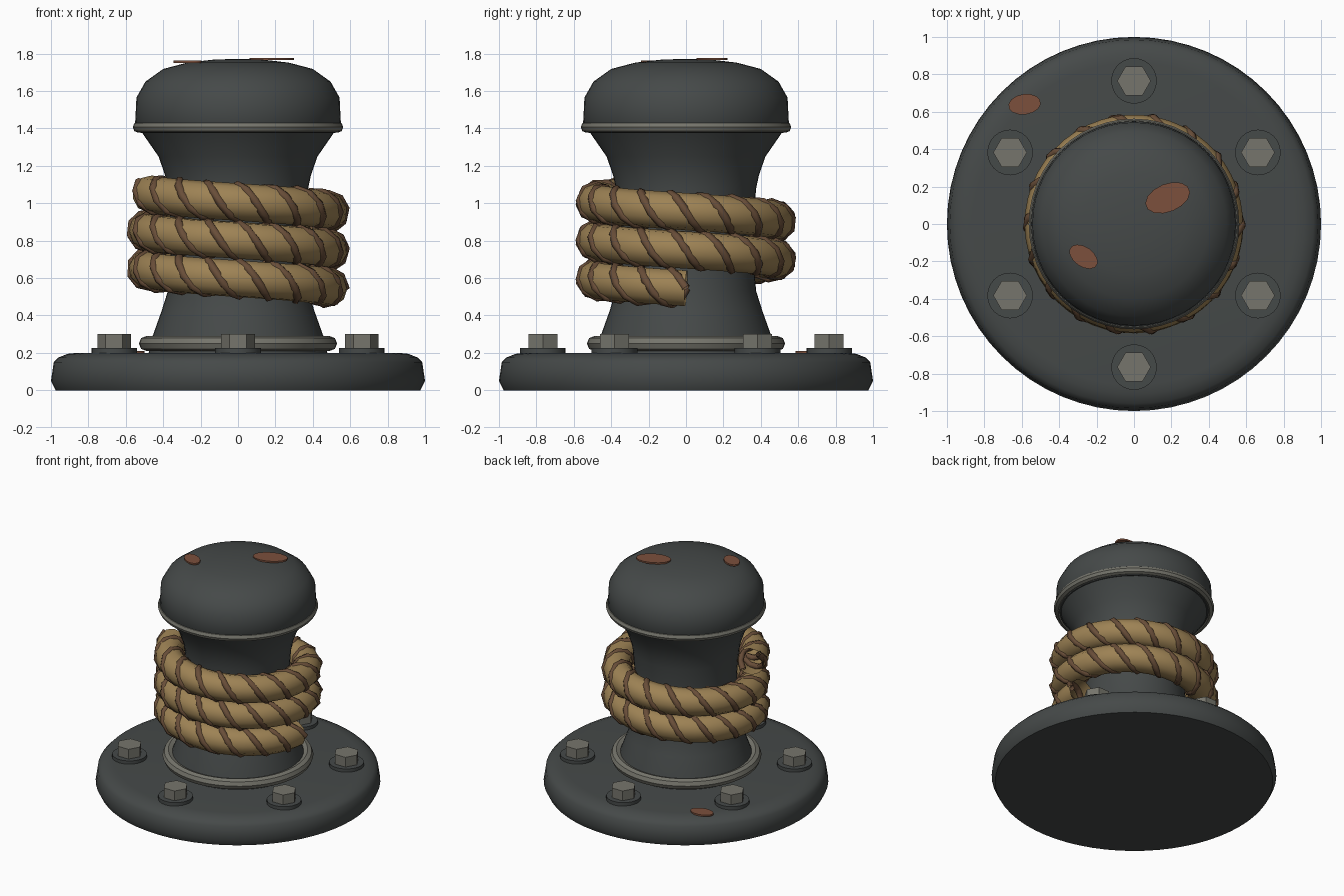
import bpy, math
from math import cos, sin, pi

if "Cube" in bpy.data.objects:
    bpy.data.objects.remove(bpy.data.objects["Cube"])


def material(name, rgb):
    m = bpy.data.materials.new(name)
    m.diffuse_color = (*rgb, 1)
    m.use_nodes = True
    m.node_tree.nodes["Principled BSDF"].inputs["Base Color"].default_value = m.diffuse_color
    return m


IRON = material("dark_iron", (0.06, 0.067, 0.066))
STEEL = material("worn_steel", (0.18, 0.178, 0.15))
ROPE = material("rope_tan", (0.34, 0.225, 0.09))
TWIST = material("rope_groove", (0.14, 0.075, 0.04))
RUST = material("rust", (0.2, 0.08, 0.045))


def finish(name, mat, smooth=True):
    o = bpy.context.object
    o.name = name
    o.data.materials.append(mat)
    if smooth:
        bpy.ops.object.shade_smooth_by_angle(angle=math.radians(40))
    return o


def lathe(name, profile, mat, n=48):
    """Revolve (radius, z) points; the first and last lie on the axis."""
    verts = [(r * cos(2 * pi * i / n), r * sin(2 * pi * i / n), z)
             for r, z in profile[1:-1] for i in range(n)]
    rings = len(profile) - 2
    faces = [(k * n + i, k * n + (i + 1) % n, (k + 1) * n + (i + 1) % n, (k + 1) * n + i)
             for k in range(rings - 1) for i in range(n)]
    bottom, top = len(verts), len(verts) + 1
    verts += [(0, 0, profile[0][1]), (0, 0, profile[-1][1])]
    last = (rings - 1) * n
    for i in range(n):
        j = (i + 1) % n
        faces += [(bottom, j, i), (top, last + i, last + j)]
    me = bpy.data.meshes.new(name)
    me.from_pydata(verts, [], faces)
    o = bpy.data.objects.new(name, me)
    bpy.context.collection.objects.link(o)
    bpy.ops.object.select_all(action='DESELECT')
    bpy.context.view_layer.objects.active = o
    o.select_set(True)
    finish(name, mat)


def cylinder(name, r, z0, z1, x, y, mat, sides, scale=(1, 1, 1), turn=0, smooth=True):
    bpy.ops.mesh.primitive_cylinder_add(vertices=sides, radius=r, depth=z1 - z0,
                                        location=(x, y, (z0 + z1) / 2), rotation=(0, 0, turn))
    bpy.context.object.scale = scale
    return finish(name, mat, smooth)


def tube(name, points, radius, res, mat):
    cu = bpy.data.curves.new(name, 'CURVE')
    cu.dimensions = '3D'
    cu.bevel_depth = radius
    cu.bevel_resolution = res
    sp = cu.splines.new('POLY')
    sp.points.add(len(points) - 1)
    for p, co in zip(sp.points, points):
        p.co = (*co, 1)
    sp.use_smooth = True
    cu.materials.append(mat)
    bpy.context.collection.objects.link(bpy.data.objects.new(name, cu))


# Base flange
lathe("base_flange", [(0, 0), (0.975, 0), (1.0, 0.05), (0.985, 0.15), (0.96, 0.175),
                      (0.91, 0.195), (0.86, 0.2), (0, 0.2)], IRON, 64)

# Waisted post and domed head
lathe("post", [(0, 0.19), (0.48, 0.19), (0.46, 0.28), (0.41, 0.42), (0.375, 0.53), (0.36, 0.7),
               (0.36, 0.9), (0.375, 1.08), (0.39, 1.15), (0.425, 1.25), (0.515, 1.38), (0, 1.38)], IRON)
lathe("head", [(0, 1.375), (0.52, 1.375), (0.55, 1.43), (0.543, 1.565), (0.495, 1.65),
               (0.4, 1.718), (0.27, 1.752), (0.13, 1.768), (0, 1.772)], IRON)

# Trim rings
for name, r, t, z in (("foot_ring", 0.49, 0.04, 0.25), ("head_ring", 0.533, 0.03, 1.407)):
    bpy.ops.mesh.primitive_torus_add(major_radius=r, minor_radius=t, major_segments=48,
                                     minor_segments=8, location=(0, 0, z))
    finish(name, STEEL).data.shade_smooth()

# Bolts and washers
for i in range(6):
    a = pi / 2 + i * pi / 3
    x, y = 0.765 * cos(a), 0.765 * sin(a)
    cylinder(f"washer_{i + 1}", 0.122, 0.195, 0.225, x, y, IRON, 24)
    cylinder(f"bolt_head_{i + 1}", 0.09, 0.22, 0.3, x, y, STEEL, 6, turn=pi / 6, smooth=False)

# Coiled rope, rising clockwise from the right side
TURNS, COIL_R, ROPE_R, TWISTS = 2.46, 0.485, 0.1, 9


def coil(t, off=0.0, phi=0.0):
    a = -2 * pi * t
    r = COIL_R + off * cos(phi)
    return (r * cos(a), r * sin(a), 0.545 + 0.205 * t + off * sin(phi))


N = 120
tube("rope", [coil(TURNS * i / N) for i in range(N + 1)], ROPE_R, 3, ROPE)

# Dark strands twisted around the rope
M = int(TURNS * TWISTS * 9)
for s in range(2):
    tube(f"rope_strand_{s + 1}",
         [coil(TURNS * i / M, 0.09, 2 * pi * TWISTS * TURNS * i / M + s * pi) for i in range(M + 1)],
         0.024, 1, TWIST)

# Rust patches: x, y, z, half length, width ratio, turn in degrees
for i, (x, y, z, r, w, d) in enumerate(((0.18, 0.14, 1.771, 0.125, 0.6, 22),
                                        (-0.27, -0.175, 1.757, 0.085, 0.62, -35),
                                        (-0.585, 0.64, 0.203, 0.087, 0.63, 8),
                                        (0.67, -0.385, 0.203, 0.09, 0.6, 0))):
    cylinder(f"rust_patch_{i + 1}", r, z - 0.006, z + 0.006, x, y, RUST, 14,
             (1, w, 1), math.radians(d))
